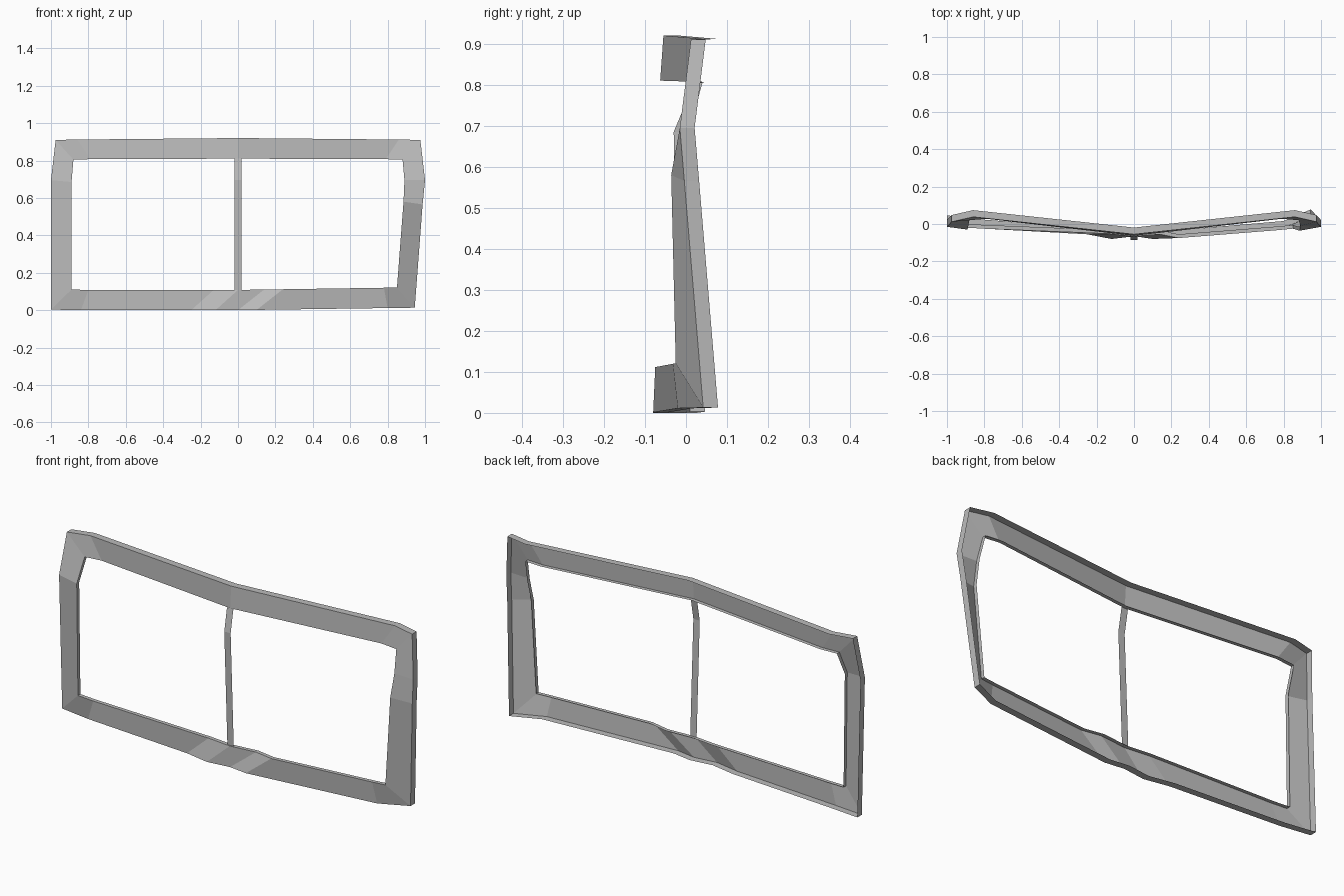
import bpy
import bmesh

cube = bpy.data.objects.get("Cube")
if cube:
    bpy.data.objects.remove(cube, do_unlink=True)

OUTER_LIP = 0.036
INNER_LIP = 0.02

grey = bpy.data.materials.new("plain_grey")
grey.use_nodes = True
grey.diffuse_color = (0.5, 0.5, 0.5, 1)
grey.node_tree.nodes["Principled BSDF"].inputs["Base Color"].default_value = grey.diffuse_color


def mirrored(points):
    """Same points on the other side, in reverse order."""
    return [(-x, y, z) for x, y, z in reversed(points)]


def add_band(bm, first, second):
    """Row of flat faces between two rails of equal length."""
    a = [bm.verts.new(p) for p in first]
    b = [bm.verts.new(p) for p in second]
    for i in range(len(a) - 1):
        bm.faces.new((a[i], a[i + 1], b[i + 1], b[i]))


def set_back(points, depth):
    return [(x, y + depth, z) for x, y, z in points]


def make_part(name, outer, inner, lips=True):
    """Front sheet between two rails, with lips folded to the back."""
    bm = bmesh.new()
    add_band(bm, outer, inner)
    if lips:
        add_band(bm, set_back(outer, OUTER_LIP), outer)
        add_band(bm, inner, set_back(inner, INNER_LIP))
    bmesh.ops.remove_doubles(bm, verts=bm.verts, dist=0.0005)
    mesh = bpy.data.meshes.new(name)
    bm.to_mesh(mesh)
    bm.free()
    mesh.materials.append(grey)
    part = bpy.data.objects.new(name, mesh)
    bpy.context.collection.objects.link(part)
    return part


# Shared corners of the frame
top_out, top_in = (0.975, 0.012, 0.915), (0.88, 0.02, 0.81)
right_top_out, right_top_in = mirrored([top_out])[0], mirrored([top_in])[0]
right_low_out, right_low_in = (-1, 0.01, 0.008), (-0.89, -0.02, 0.115)
left_low_out, left_low_in = (0.945, 0.042, 0.018), (0.85, -0.025, 0.126)

# Top bar: bent at the middle and near both ends
half_out = [(0.86, 0.038, 0.917), top_out]
half_in = [(0.79, 0.028, 0.812), top_in]
make_part("top_bar",
          mirrored(half_out) + [(0, -0.055, 0.925)] + half_out,
          mirrored(half_in) + [(0, -0.063, 0.815)] + half_in)

# Right post: one kink
make_part("right_post",
          [right_low_out, (-1, -0.015, 0.7), right_top_out],
          [right_low_in, (-0.89, -0.03, 0.69), right_top_in])

# Left post: leaning, twisted below its kink
make_part("left_post",
          [top_out, (1, -0.015, 0.7), (0.987, -0.004, 0.57), left_low_out],
          [top_in, (0.89, -0.01, 0.7), (0.885, -0.036, 0.585), left_low_in])

# Bottom bar: slanted folds around the middle
fold_out = [(-0.84, -0.01), (-0.25, -0.055), (-0.12, -0.08), (0, -0.065), (0.1, -0.08), (0.8, -0.02)]
fold_in = [(-0.8, -0.025), (-0.13, -0.052), (0, -0.066), (0.14, -0.055), (0.24, -0.075), (0.78, -0.032)]


def raised(points, low, rise):
    return [(x, y, low + rise * max(x, 0)) for x, y in points]


make_part("bottom_bar",
          [left_low_out] + raised(fold_out, 0.005, 0.014)[::-1] + [right_low_out],
          [left_low_in] + raised(fold_in, 0.113, 0.015)[::-1] + [right_low_in])

# Thin centre divider, bowed forward near the top
divider = [(-0.06, 0.113), (-0.085, 0.7), (-0.063, 0.815)]
make_part("centre_divider",
          [(-0.018, y, z) for y, z in divider],
          [(0.018, y, z) for y, z in divider], lips=False)

# Rest the frame on the ground
for part in bpy.context.collection.objects:
    if part.type == 'MESH' and part.data.materials and part.data.materials[0] == grey:
        part.location.z = -0.005
